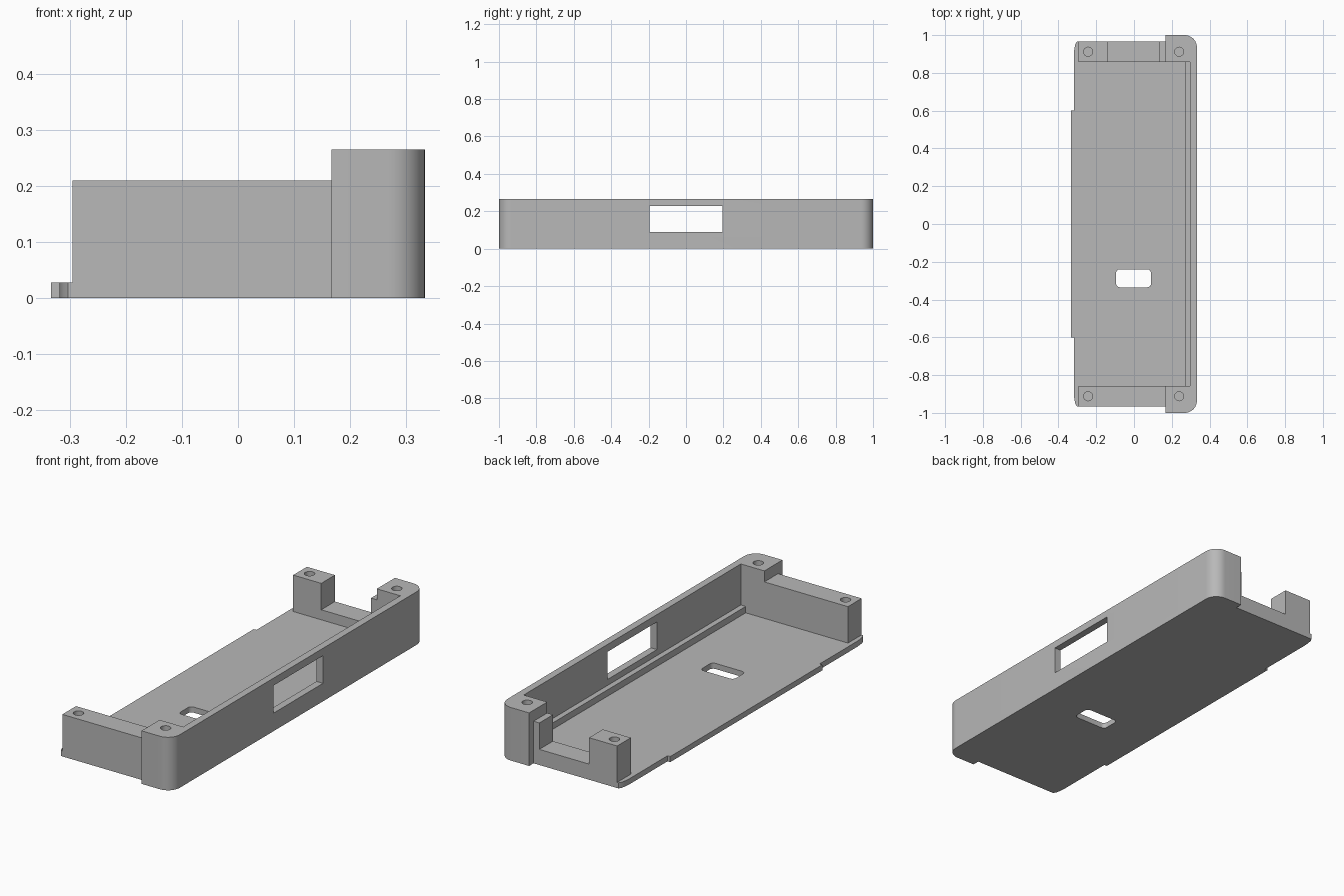
import bpy
import bmesh
from math import cos, sin, pi, radians

if "Cube" in bpy.data.objects:
    bpy.data.objects.remove(bpy.data.objects["Cube"])

grey = bpy.data.materials.new("matte grey")
grey.use_nodes = True
grey.diffuse_color = (0.48, 0.48, 0.48, 1)
grey.node_tree.nodes["Principled BSDF"].inputs["Base Color"].default_value = (0.48, 0.48, 0.48, 1)


def prism(name, outline, z0, z1):
    """Extrude a counter-clockwise outline from z0 to z1."""
    bm = bmesh.new()
    face = bm.faces.new([bm.verts.new((x, y, z0)) for x, y in outline])
    top = bmesh.ops.extrude_face_region(bm, geom=[face])["geom"]
    bmesh.ops.translate(bm, vec=(0, 0, z1 - z0),
                        verts=[v for v in top if isinstance(v, bmesh.types.BMVert)])
    bmesh.ops.recalc_face_normals(bm, faces=bm.faces)
    mesh = bpy.data.meshes.new(name)
    bm.to_mesh(mesh)
    bm.free()
    mesh.materials.append(grey)
    obj = bpy.data.objects.new(name, mesh)
    bpy.context.collection.objects.link(obj)
    return obj


def arc(cx, cy, r, a0, a1, n):
    return [(cx + r * cos(radians(a0 + (a1 - a0) * i / n)),
             cy + r * sin(radians(a0 + (a1 - a0) * i / n))) for i in range(n + 1)]


def box(name, x0, x1, y0, y1, z0, z1):
    return prism(name, [(x0, y0), (x1, y0), (x1, y1), (x0, y1)], z0, z1)


# Tray outline: back half, mirrored to the front
FLOOR, BLOCK, RIM = 0.028, 0.21, 0.265
END, INNER = 0.965, 0.857
half = arc(0.268, 0.935, 0.065, 0, 90, 12)
half += [(0.167, 1.0), (0.167, END), (-0.303, END), (-0.311, 0.95), (-0.316, 0.925),
         (-0.318, 0.895), (-0.318, 0.6), (-0.333, 0.6)]
outline = half + [(x, -y) for x, y in reversed(half)]
tray = prism("tray", outline, 0, RIM)

# Stepped heights and hollow interior
cutters = [
    box("block_height_cut", -0.5, 0.167, -1.1, 1.1, BLOCK, 0.5),
    box("open_side_cut", -0.5, -0.295, -1.1, 1.1, FLOOR, 0.5),
    box("floor_cut", -0.5, 0.27, -INNER, INNER, FLOOR, 0.5),
    box("wall_ledge_cut", -0.5, 0.297, -INNER, INNER, 0.06, 0.5),
    box("wall_window_cut", 0.2, 0.5, -0.195, 0.195, 0.09, 0.228),
    box("cable_notch_cut", -0.14, 0.135, 0.8, 1.1, 0.078, 0.5),
]

# Rounded slot through the floor
r = 0.02
slot = []
for cx, cy, a in [(0.07, -0.26, 0), (-0.075, -0.26, 90),
                  (-0.075, -0.315, 180), (0.07, -0.315, 270)]:
    slot += arc(cx, cy, r, a, a + 90, 6)
cutters.append(prism("floor_slot_cut", slot, -0.1, 0.1))

# Blind screw holes in the four corners
for x in (-0.243, 0.239):
    for y in (-0.912, 0.912):
        ring = arc(x, y, 0.024, 0, 360, 24)[:-1]
        cutters.append(prism("screw_hole_cut", ring, 0.07, 0.5))

for cutter in cutters:
    mod = tray.modifiers.new(cutter.name, 'BOOLEAN')
    mod.operation = 'DIFFERENCE'
    mod.solver = 'EXACT'
    mod.object = cutter
    cutter.hide_render = True

# Bake the cuts and remove the helpers
bpy.context.view_layer.update()
baked = bpy.data.meshes.new_from_object(
    tray.evaluated_get(bpy.context.evaluated_depsgraph_get()))
tray.modifiers.clear()
tray.data = baked
baked.materials.clear()
baked.materials.append(grey)
for poly in baked.polygons:
    poly.material_index = 0
for cutter in cutters:
    bpy.data.objects.remove(cutter)

for obj in bpy.context.selected_objects:
    obj.select_set(False)
tray.select_set(True)
bpy.context.view_layer.objects.active = tray
bpy.ops.object.shade_smooth_by_angle(angle=radians(30))
